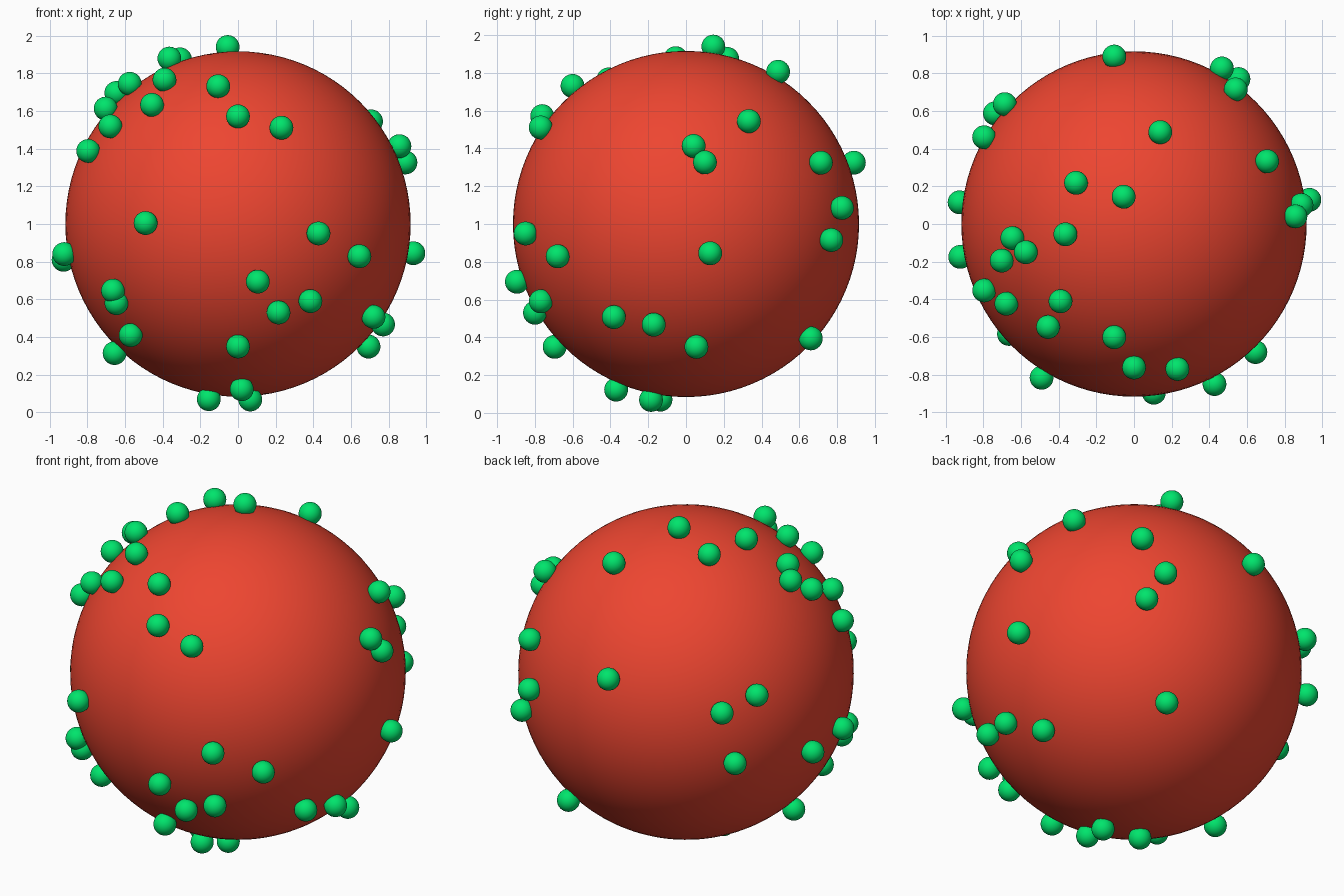
import bpy
from mathutils import Vector

CENTRE = Vector((0, 0, 1))
BODY_R = 0.916      # large ball
STUD_R = 0.063      # small balls
STUD_DIST = 0.952   # distance of small ball centres from the middle


def material(name, colour):
    m = bpy.data.materials.new(name)
    m.diffuse_color = colour
    return m


def ball(name, loc, radius, segments, rings, mat):
    bpy.ops.mesh.primitive_uv_sphere_add(
        segments=segments, ring_count=rings, radius=radius, location=loc)
    o = bpy.context.object
    o.name = name
    o.data.materials.append(mat)
    bpy.ops.object.shade_smooth()
    return o


red = material("red", (0.85, 0.06, 0.03, 1))
green = material("green", (0.0, 0.78, 0.15, 1))

# Stud directions from the ball's centre: upper half
upper = [
    (-.055, .145, .94), (-.31, .22, .88), (-.365, -.055, .88), (-.39, -.41, .765),
    (-.575, -.15, .745), (-.455, -.545, .63), (-.65, -.075, .70), (-.705, -.195, .615),
    (-.68, -.425, .52), (-.80, -.355, .39), (-.105, -.60, .73), (0, -.76, .57),
    (.23, -.768, .51), (.70, .33, .54), (.85, .04, .41), (.885, .10, .325),
    (-.49, -.815, .005), (-.105, .89, .325), (.465, .823, .085), (.54, .715, .325),
    (.14, .49, .81), (-.80, .463, .25), (-.69, .64, .18),
]
# Lower half
lower = [
    (.425, -.845, -.05), (.64, -.675, -.17), (.93, .128, -.155), (-.925, .115, -.19),
    (-.925, -.175, -.16), (-.665, -.585, -.355), (-.645, -.56, -.42), (-.57, -.484, -.59),
    (-.655, -.09, -.685), (.105, -.893, -.305), (.385, -.77, -.41), (.215, -.80, -.47),
    (0, -.695, -.65), (.715, -.38, -.49), (.765, -.17, -.53), (.69, .055, -.648),
    (.02, -.37, -.877), (-.155, -.135, -.93), (.065, -.185, -.93), (.555, .77, -.085),
    (-.742, .59, -.13), (.32, .66, -.605),
]

# Large ball
ball("large_ball", CENTRE, BODY_R, 96, 48, red)

# Small balls half sunk into its surface
for d in upper + lower:
    ball("small_ball", CENTRE + Vector(d).normalized() * STUD_DIST, STUD_R, 32, 16, green)
